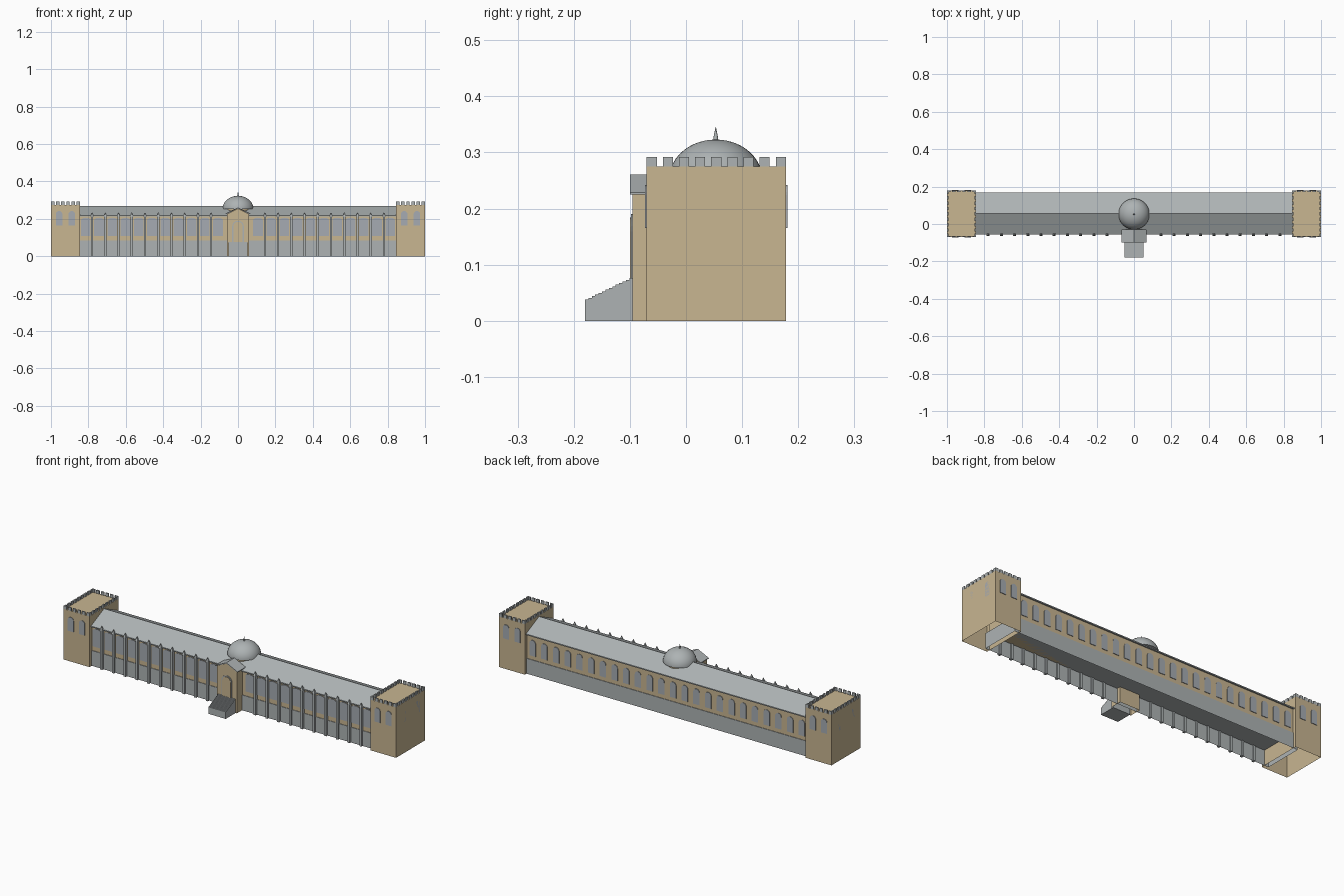
import bpy, bmesh, math
from mathutils import Vector

if "Cube" in bpy.data.objects:
    bpy.data.objects.remove(bpy.data.objects["Cube"])


def material(name, col):
    m = bpy.data.materials.new(name)
    m.diffuse_color = (*col, 1)
    m.use_nodes = True
    m.node_tree.nodes["Principled BSDF"].inputs["Base Color"].default_value = m.diffuse_color
    return m


TAN = material("sandstone", (0.58, 0.465, 0.285))
GREY = material("grey_stone", (0.42, 0.45, 0.455))
GLASS = material("window_grey", (0.38, 0.41, 0.445))


def finish(name, bm, mat, smooth=False):
    bmesh.ops.recalc_face_normals(bm, faces=bm.faces)
    me = bpy.data.meshes.new(name)
    bm.to_mesh(me)
    bm.free()
    me.materials.append(mat)
    ob = bpy.data.objects.new(name, me)
    bpy.context.collection.objects.link(ob)
    if smooth:
        for o in bpy.context.selected_objects:
            o.select_set(False)
        ob.select_set(True)
        bpy.context.view_layer.objects.active = ob
        bpy.ops.object.shade_smooth_by_angle(angle=math.radians(40))
    return ob


def add_prism(bm, pts, offset):
    """Extrude a 3D polygon along an offset."""
    off = Vector(offset)
    a = [bm.verts.new(p) for p in pts]
    b = [bm.verts.new(Vector(p) + off) for p in pts]
    n = len(a)
    faces = [bm.faces.new(a), bm.faces.new(b)]
    for i in range(n):
        faces.append(bm.faces.new((a[i], a[(i + 1) % n], b[(i + 1) % n], b[i])))
    return faces


def add_box(bm, x0, x1, y0, y1, z0, z1):
    pts = [(x0, y0, z0), (x1, y0, z0), (x1, y1, z0), (x0, y1, z0)]
    return add_prism(bm, pts, (0, 0, z1 - z0))


def box(name, mat, *dims, open_bottom=False):
    bm = bmesh.new()
    faces = add_box(bm, *dims)
    if open_bottom:
        bmesh.ops.delete(bm, geom=[faces[0]], context='FACES_ONLY')
    return finish(name, bm, mat)


def arch(w, z0, z1, rise, n=10):
    """Arched outline as (across, up) pairs."""
    pts = [(-w / 2, z0), (w / 2, z0)]
    for i in range(n + 1):
        t = math.pi * i / n
        pts.append((w / 2 * math.cos(t), z1 - rise + rise * math.sin(t)))
    return pts


def add_window(bm, centre, normal, outline):
    """Thin arched plate on a wall; centre is the (x, y) point on the wall."""
    n = Vector((*normal, 0))
    side = Vector((-normal[1], normal[0], 0))
    c = Vector((*centre, 0)) - n * 0.002
    add_prism(bm, [c + side * u + Vector((0, 0, v)) for u, v in outline], n * 0.005)


# Long wing: open grey base, sandstone storey, gabled roof
WY0, WY1 = -0.048, 0.160
box("wing_base", GREY, -0.87, 0.87, WY0 - 0.003, WY1 + 0.003, 0, 0.083, open_bottom=True)
box("wing_wall", TAN, -0.85, 0.85, WY0, WY1, 0.083, 0.215)
bm = bmesh.new()
add_prism(bm, [(-0.846, -0.056, 0.212), (-0.846, 0.168, 0.212), (-0.846, 0.168, 0.218),
               (-0.846, 0.056, 0.27), (-0.846, -0.056, 0.218)], (1.692, 0, 0))
finish("wing_roof", bm, GREY)

# Front buttresses with spikes
PITCH = 0.0707
pillar_x = [0.78 - PITCH * i for i in range(10)]
bm = bmesh.new()
for x in pillar_x + [-p for p in pillar_x]:
    add_box(bm, x - 0.006, x + 0.006, -0.062, WY0 + 0.002, 0, 0.215)
    cap = [bm.verts.new((x + sx * 0.008, -0.056 + sy * 0.008, 0.213))
           for sx, sy in ((-1, -1), (1, -1), (1, 1), (-1, 1))]
    tip = bm.verts.new((x, -0.056, 0.236))
    bm.faces.new(cap)
    for i in range(4):
        bm.faces.new((cap[i], cap[(i + 1) % 4], tip))
finish("buttresses", bm, GREY)

# Wing windows: broad bays in front, arches behind
bm = bmesh.new()
for i in range(11):
    x = 0.78 + PITCH / 2 - PITCH * i
    for s in (-1, 1):
        add_window(bm, (s * (x - 0.002), WY0), (0, -1), arch(0.052, 0.108, 0.206, 0.012))
finish("front_windows", bm, GLASS)
bm = bmesh.new()
for i in range(24):
    add_window(bm, (-0.8096 + 0.0704 * i, WY1), (0, 1), arch(0.037, 0.105, 0.19, 0.0185))
finish("back_windows", bm, GLASS)

# End towers with battlements and paired windows
TY0, TY1, TOP = -0.07, 0.178, 0.275
for s, label in ((-1, "left"), (1, "right")):
    x0, x1 = sorted((s * 0.845, s * 1.0))
    box(label + "_tower", TAN, x0, x1, TY0, TY1, 0, TOP, open_bottom=True)
    cx, cy = s * 0.9225, 0.054
    bm = bmesh.new()
    T, W = 0.007, 0.018
    for i in range(9):
        y = TY0 + i * (TY1 - TY0 - W) / 8
        for xa in (x0, x1 - T):
            add_box(bm, xa, xa + T, y, y + W, TOP - 0.001, 0.292)
    for i in range(6):
        x = x0 + i * (x1 - x0 - W) / 5
        for ya in (TY0, TY1 - T):
            add_box(bm, x, x + W, ya, ya + T, TOP - 0.001, 0.292)
    finish(label + "_battlements", bm, GREY)
    bm = bmesh.new()
    shape = arch(0.035, 0.165, 0.242, 0.0175)
    for k in (-1, 1):
        add_window(bm, (cx + k * 0.034, TY0), (0, -1), shape)
        add_window(bm, (cx + k * 0.034, TY1), (0, 1), shape)
        add_window(bm, (s * 0.997, cy + k * 0.0625), (s, 0), shape)
    finish(label + "_tower_windows", bm, GLASS)

# Entrance porch with gable roof
bm = bmesh.new()
faces = add_prism(bm, [(-0.06, -0.095, 0), (0.06, -0.095, 0), (0.06, -0.095, 0.226),
                       (0, -0.095, 0.255), (-0.06, -0.095, 0.226)], (0, 0.065, 0))
bmesh.ops.delete(bm, geom=[faces[2]], context='FACES_ONLY')
finish("porch", bm, TAN)
bm = bmesh.new()
add_prism(bm, [(-0.067, -0.1, 0.225), (0, -0.1, 0.256), (0.067, -0.1, 0.225),
               (0.067, -0.1, 0.229), (0, -0.1, 0.261), (-0.067, -0.1, 0.229)], (0, 0.07, 0))
finish("porch_roof", bm, GREY)

# Door with stone surround
bm = bmesh.new()
add_window(bm, (0, -0.095), (0, -1), arch(0.062, 0.074, 0.19, 0.031))
finish("door_surround", bm, GREY)
bm = bmesh.new()
add_window(bm, (0, -0.097), (0, -1), arch(0.05, 0.074, 0.184, 0.025))
finish("door", bm, TAN)

# Entrance steps
N = 14
prof = [(-0.052, -0.09, 0), (-0.052, -0.18, 0)]
for i in range(N):
    y, z = -0.18 + 0.085 * i / N, 0.038 + 0.038 * i / (N - 1)
    prof += [(-0.052, y, z), (-0.052, y + 0.085 / N, z)]
prof.append((-0.052, -0.09, 0.076))
bm = bmesh.new()
add_prism(bm, prof, (0.104, 0, 0))
finish("entrance_steps", bm, GREY)


# Dome on a drum, with finial
def lathe(name, mat, profile, centre, n=40, smooth=True):
    bm = bmesh.new()
    rings = []
    for r, z in profile:
        rings.append([bm.verts.new((centre[0] + r * math.cos(2 * math.pi * i / n),
                                    centre[1] + r * math.sin(2 * math.pi * i / n), z))
                      for i in range(n)])
    for a, b in zip(rings, rings[1:]):
        for i in range(n):
            bm.faces.new((a[i], a[(i + 1) % n], b[(i + 1) % n], b[i]))
    bm.faces.new(rings[0])
    bm.faces.new(rings[-1])
    return finish(name, bm, mat, smooth)


C = (0, 0.053)
lathe("drum", TAN, [(0.068, 0.205), (0.068, 0.255)], C)
dome = [(0.083 * math.cos(t), 0.253 + 0.07 * math.sin(t))
        for t in [math.radians(88) * i / 14 for i in range(15)]]
lathe("dome", GREY, dome, C)
lathe("finial", GREY, [(0.005, 0.318), (0.0035, 0.33), (0.0004, 0.345)], C, 12)
